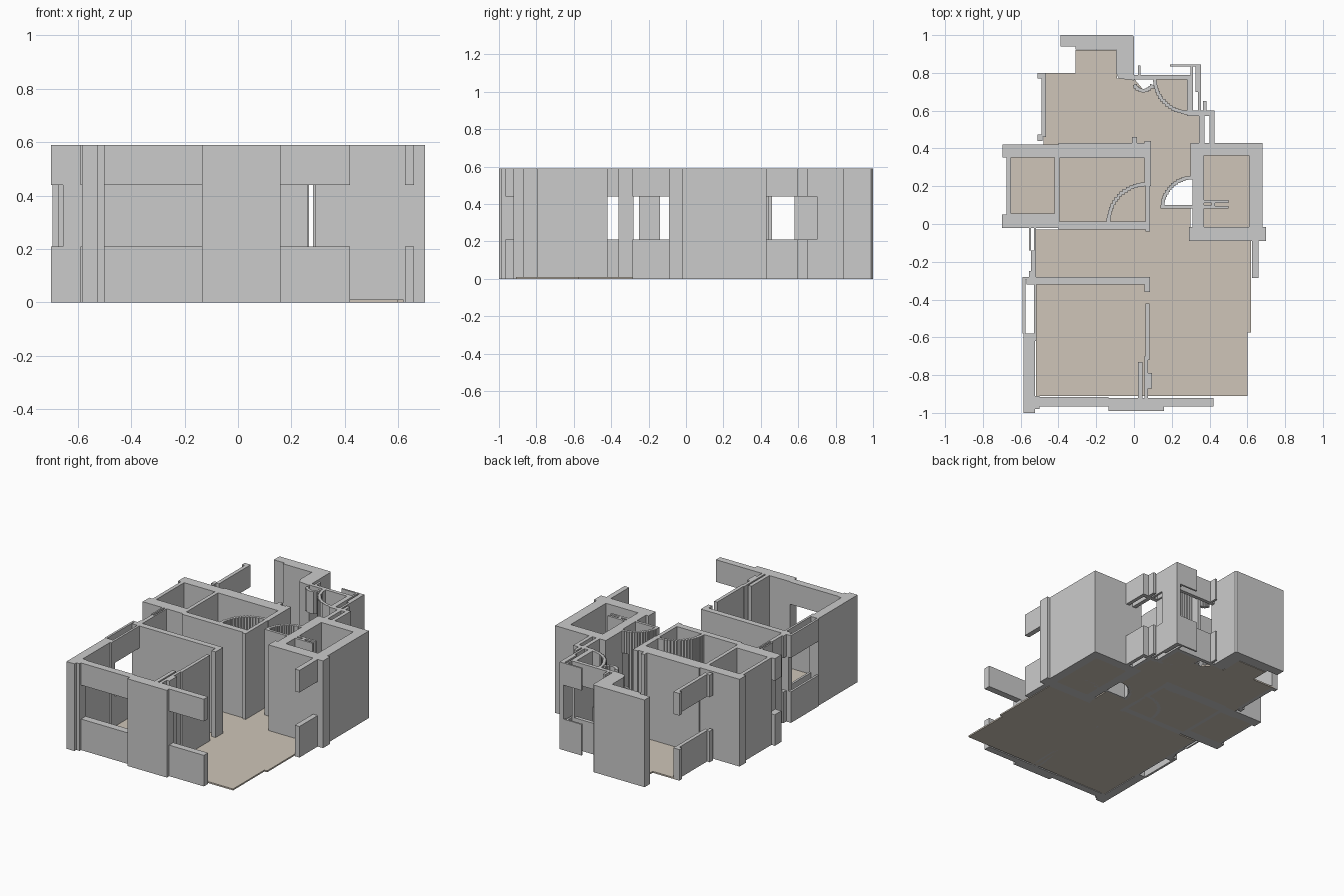
import bpy, bmesh, math

if "Cube" in bpy.data.objects:
    bpy.data.objects.remove(bpy.data.objects["Cube"])

H, SILL, HEAD = 0.59, 0.21, 0.44
FULL = [(0, H)]
WINDOW = [(0, SILL), (HEAD, H)]          # sill below, lintel above

floor_mat = bpy.data.materials.new("floor_beige")
floor_mat.diffuse_color = (0.62, 0.56, 0.48, 1)
floor_mat.use_nodes = True
floor_mat.node_tree.nodes["Principled BSDF"].inputs["Base Color"].default_value = floor_mat.diffuse_color


def prisms(name, outlines, spans, mat=None):
    """Extrude plan outlines through each height span into one object."""
    bm = bmesh.new()
    for pts in outlines:
        for z0, z1 in spans:
            face = bm.faces.new([bm.verts.new((x, y, z0)) for x, y in pts])
            up = bmesh.ops.extrude_face_region(bm, geom=[face])["geom"]
            verts = [v for v in up if isinstance(v, bmesh.types.BMVert)]
            bmesh.ops.translate(bm, verts=verts, vec=(0, 0, z1 - z0))
    bmesh.ops.recalc_face_normals(bm, faces=bm.faces)
    me = bpy.data.meshes.new(name)
    bm.to_mesh(me)
    bm.free()
    ob = bpy.data.objects.new(name, me)
    bpy.context.collection.objects.link(ob)
    if mat:
        me.materials.append(mat)
    return ob


def rect(x0, x1, y0, y1):
    return [(x0, y0), (x1, y0), (x1, y1), (x0, y1)]


def rects(name, boxes, spans):
    return prisms(name, [rect(*b) for b in boxes], spans)


def arc(cx, cy, r, a0, a1, n, width=0.02):
    """Stepped curved strip, like a door swing drawn on a plan."""
    def steps(rad):
        p = [(cx + rad * math.cos(math.radians(a0 + (a1 - a0) * i / n)),
              cy + rad * math.sin(math.radians(a0 + (a1 - a0) * i / n))) for i in range(n + 1)]
        out = [p[0]]
        for a, b in zip(p, p[1:]):
            mid = ((a[0] + b[0]) / 2, (a[1] + b[1]) / 2)
            out += [(mid[0], a[1]), (mid[0], b[1]), b]
        return out
    return steps(r) + steps(r - width)[::-1]


# Floors
main_floor = [(-.52, -.91), (.6, -.91), (.6, -.575), (.62, -.575), (.62, -.09), (.3, -.09),
              (.3, .09), (.15, .09), (.17, .17), (.22, .22), (.3, .24), (.3, .43), (.35, .43),
              (.35, .58), (.29, .58), (.28, .77), (.1, .77), (.11, .72), (.05, .71), (0, .77),
              (-.09, .77), (-.09, .92), (-.31, .92), (-.31, .8), (-.48, .8), (-.48, .42),
              (.08, .42), (.08, -.03), (-.52, -.03)]
prisms("main_floor", [main_floor], [(0, .01)], floor_mat)
prisms("room_floors", [rect(-.66, -.42, .05, .36), rect(-.41, .07, .01, .36),
                       rect(.36, .62, -.02, .37)], [(0, .01)], floor_mat)

# Left rooms
rects("left_room_walls", [
    (-.695, -.4, .352, .42), (-.4, .085, .35, .43), (.055, .09, .2, .44),
    (.06, .085, -.04, .2), (-.01, .015, .43, .46), (-.675, -.65, .05, .36),
    (-.655, -.4, -.02, .055), (-.42, -.395, 0, .36), (-.4, .06, -.03, .012),
], FULL)
rects("left_room_stub", [(-.7, -.65, -.02, .05)], WINDOW)

# Right room: thick ring with extended corner
rects("right_room_walls", [
    (.3, .37, .25, .43), (.31, .37, -.09, .25), (.29, .7, -.09, -.015),
    (.61, .68, -.015, .43), (.37, .61, .362, .43),
], FULL)
rects("right_room_fixture", [
    (.35, .5, .112, .128), (.35, .42, .082, .1), (.43, .5, .082, .095), (.41, .43, .082, .128),
], FULL)

# Door swings
prisms("left_door_swing", [arc(.065, .01, .21, 90, 180, 16)], FULL)
rects("left_door_leaf", [(-.13, .06, -.012, .012)], FULL)
prisms("right_door_swing", [arc(.31, .085, .17, 107, 180, 13)], FULL)
prisms("right_door_swing_end", [arc(.31, .085, .17, 90, 107, 3)], WINDOW)
rects("right_door_leaf", [(.14, .26, .082, .1)], FULL)
rects("right_door_leaf_end", [(.26, .31, .082, .1)], WINDOW)
prisms("back_door_swing", [arc(.29, .77, .19, 180, 260, 14)], FULL)
prisms("back_door_swing_end", [arc(.29, .77, .19, 260, 270, 2)], WINDOW)

# Front left room
rects("front_room_walls", [
    (-.57, .085, -.32, -.28), (.055, .085, -.36, -.28),
    (.06, .083, -.72, -.42), (.055, .075, -.92, -.7), (.02, .045, -.92, -.73),
    (.07, .095, -.87, -.79), (-.545, -.52, -.25, -.14),
], FULL)
rects("outer_front_walls", [
    (-.585, -.525, -1, -.62), (-.585, -.515, -.62, -.58), (-.525, -.5, -.98, -.91),
    (-.135, .16, -.99, -.92),
], FULL)
rects("front_windows", [(-.5, -.135, -.965, -.915), (.16, .42, -.965, -.92)], WINDOW)
rects("left_window", [
    (-.59, -.575, -.58, -.28), (-.53, -.515, -.58, -.28), (-.59, -.515, -.295, -.28),
], WINDOW)
rects("left_small_windows", [
    (-.555, -.52, -.28, -.25), (-.555, -.545, -.14, -.02), (-.53, -.52, -.14, -.02),
], WINDOW)
rects("right_window", [(.625, .66, -.285, -.09)], WINDOW)

# Back bay wall, an L with a chamfered inner edge
prisms("back_bay_wall", [[(-.39, 1), (-.01, 1), (0, .99), (0, .76), (-.08, .77), (-.095, .8),
                          (-.095, .925), (-.31, .925), (-.31, .94), (-.39, .94)]], FULL)
rects("back_left_window", [
    (-.49, -.465, .46, .8), (-.51, -.485, .44, .475), (-.51, -.485, .77, .8),
], WINDOW)

# Back right corner
rects("back_right_corner", [(.325, .355, .7, .845), (.28, .3, .58, .79)], FULL)
rects("back_right_windows", [
    (.19, .355, .833, .845), (0, .3, .765, .79), (.02, .035, .78, .84),
    (.3, .312, .6, .84), (.34, .355, .58, .7), (.28, .42, .572, .6),
    (.345, .372, .43, .58), (.4, .425, .42, .6), (.365, .385, .6, .65),
], WINDOW)
prisms("back_small_swing", [arc(.05, .755, .06, 200, 340, 8)], WINDOW)
